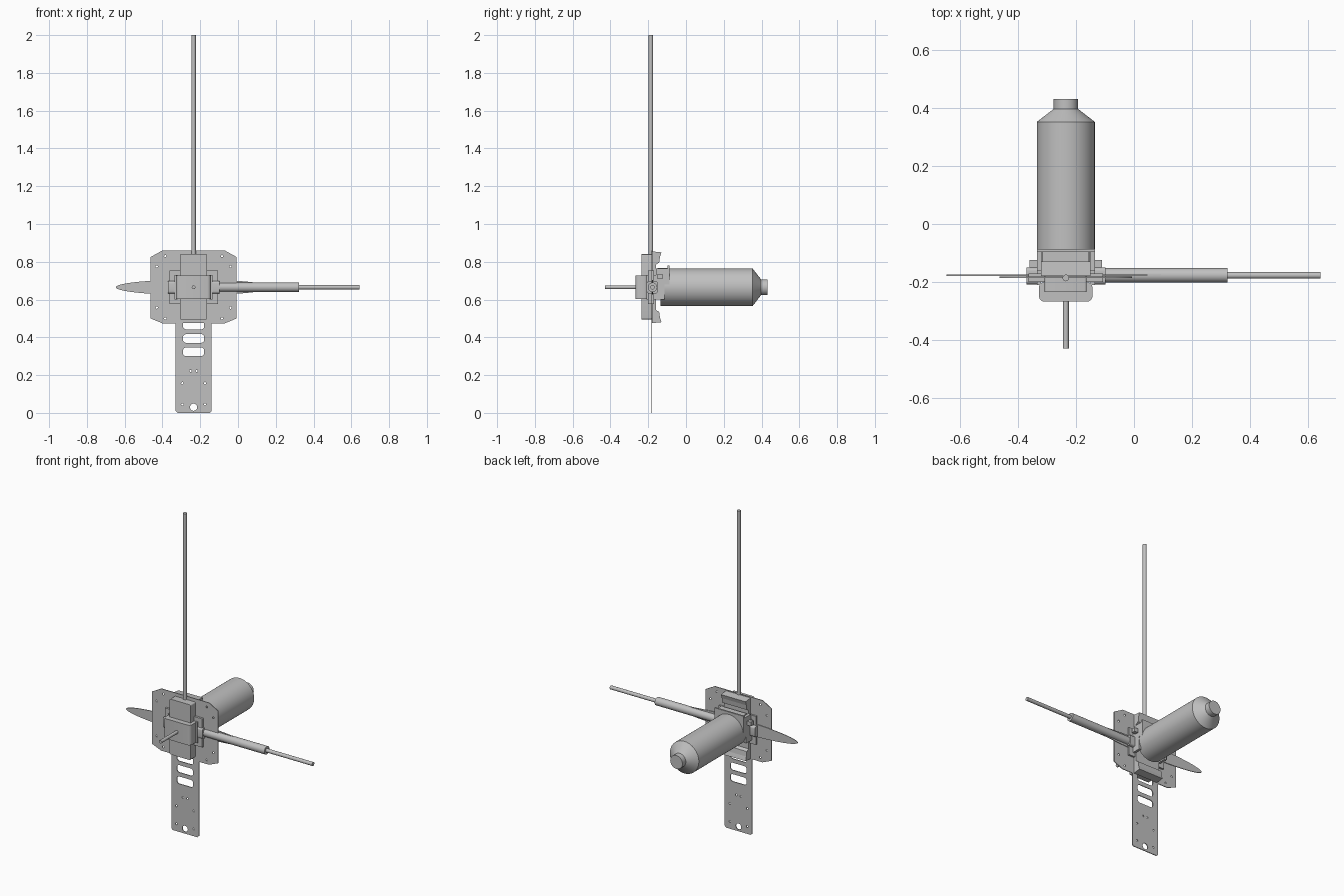
import bpy, bmesh, math
from mathutils import Vector, Matrix

cube = bpy.data.objects.get("Cube")
if cube:
    bpy.data.objects.remove(cube, do_unlink=True)

grey = bpy.data.materials.new("light grey")
grey.use_nodes = True
grey.diffuse_color = (0.53, 0.53, 0.53, 1)
grey.node_tree.nodes["Principled BSDF"].inputs["Base Color"].default_value = grey.diffuse_color

CX, CZ = -0.235, 0.665   # hub axis
PLATE_Y = -0.184


def add_object(name, bm, smooth=False):
    bmesh.ops.recalc_face_normals(bm, faces=bm.faces)
    mesh = bpy.data.meshes.new(name)
    bm.to_mesh(mesh)
    bm.free()
    mesh.materials.append(grey)
    ob = bpy.data.objects.new(name, mesh)
    bpy.context.collection.objects.link(ob)
    if smooth:
        bpy.ops.object.select_all(action='DESELECT')
        ob.select_set(True)
        bpy.context.view_layer.objects.active = ob
        bpy.ops.object.shade_smooth_by_angle(angle=math.radians(30))
    return ob


def box(name, x, y, z, round_axis=None, radius=0.01):
    """Box from ranges; edges along round_axis may be rounded."""
    bm = bmesh.new()
    bmesh.ops.create_cube(bm, size=1)
    for v in bm.verts:
        v.co = [lo + (c + 0.5) * (hi - lo) for c, (lo, hi) in zip(v.co, (x, y, z))]
    if round_axis is not None:
        edges = [e for e in bm.edges
                 if abs((e.verts[0].co - e.verts[1].co).normalized()[round_axis]) > 0.9]
        bmesh.ops.bevel(bm, geom=edges, offset=radius, segments=4, profile=0.5, affect='EDGES')
    return add_object(name, bm, round_axis is not None)


def lathe(name, start, direction, profile, segments=48):
    """Solid of revolution; profile holds (distance, radius) pairs."""
    bm = bmesh.new()
    turn = Vector(direction).to_track_quat('Z', 'Y').to_matrix().to_4x4()
    place = Matrix.Translation(start) @ turn
    rings = []
    for d, r in profile:
        rings.append([bm.verts.new(place @ Vector((r * math.cos(a), r * math.sin(a), d)))
                      for a in (2 * math.pi * i / segments for i in range(segments))])
    for a, b in zip(rings, rings[1:]):
        for i in range(segments):
            j = (i + 1) % segments
            bm.faces.new((a[i], a[j], b[j], b[i]))
    bm.faces.new(rings[0])
    bm.faces.new(rings[-1])
    return add_object(name, bm, True)


def circle(x, z, r, n=16, rz=None):
    return [(x + r * math.cos(2 * math.pi * i / n), z + (rz or r) * math.sin(2 * math.pi * i / n))
            for i in range(n)]


def slot(x, z, hw, hh, r):
    pts = []
    for k, (sx, sz) in enumerate(((1, 1), (-1, 1), (-1, -1), (1, -1))):
        for i in range(5):
            a = (k + i / 4) * math.pi / 2
            pts.append((x + sx * (hw - r) + r * math.cos(a), z + sz * (hh - r) + r * math.sin(a)))
    return pts


def sheet(name, loops, y, half):
    """Thin upright sheet: first loop is the outline, the others are holes."""
    curve = bpy.data.curves.new(name, 'CURVE')
    curve.dimensions = '2D'
    curve.fill_mode = 'BOTH'
    curve.extrude = half
    for pts in loops:
        sp = curve.splines.new('POLY')
        sp.points.add(len(pts) - 1)
        for p, (px, pz) in zip(sp.points, pts):
            p.co = (px, pz, 0, 1)
        sp.use_cyclic_u = True
    temp = bpy.data.objects.new(name + "_curve", curve)
    bpy.context.collection.objects.link(temp)
    bm = bmesh.new()
    bm.from_mesh(temp.to_mesh())
    temp.to_mesh_clear()
    bpy.data.objects.remove(temp, do_unlink=True)
    bmesh.ops.remove_doubles(bm, verts=bm.verts, dist=1e-5)
    bmesh.ops.transform(bm, matrix=Matrix.Translation((0, y, 0)) @ Matrix.Rotation(math.pi / 2, 4, 'X'),
                        verts=bm.verts)
    return add_object(name, bm)


# Mounting plate: chamfered body with a long drilled tail
right_half = [(0.095, 0.01), (0.095, 0.474), (0.165, 0.474), (0.228, 0.5),
              (0.228, 0.825), (0.165, 0.86)]
outline = [(CX + 0.085, 0)] + [(CX + x, z) for x, z in right_half]
outline += [(2 * CX - x, z) for x, z in reversed(outline)]
loops = [outline, circle(CX, 0.03, 0.019, 24)]
loops += [slot(CX, z, 0.056, 0.023, 0.016) for z in (0.465, 0.394, 0.323)]
for side in (-1, 1):
    for dx, z in ((0.15, 0.83), (0.195, 0.775), (0.195, 0.557), (0.15, 0.5),
                  (0.06, 0.157), (0.06, 0.045), (0.016, 0.222)):
        loops.append(circle(CX + side * dx, z, 0.006, 10))
sheet("mounting_plate", loops, PLATE_Y, 0.0025)

# Flat elliptical blade behind the plate
sheet("blade", [circle(CX, CZ, 0.412, 64, 0.041)], -0.177, 0.002)

# Front housing and raised cover
box("front_housing", (-0.308, -0.163), (-0.235, -0.16), (0.495, 0.84), 1, 0.008)
box("front_cover", (-0.328, -0.143), (-0.268, -0.2), (0.603, 0.728), 2, 0.02)

# Rear bracket: channel with flared ends
bm = bmesh.new()
upper = [(-0.18, 0.19), (-0.13, 0.185), (-0.138, 0.16), (-0.142, 0.13), (-0.16, 0.12)]
profile = [(y, CZ + d) for y, d in upper] + [(y, CZ - d) for y, d in reversed(upper)]
face = bm.faces.new([bm.verts.new((CX - 0.085, y, z)) for y, z in profile])
ext = bmesh.ops.extrude_face_region(bm, geom=[face])
bmesh.ops.translate(bm, vec=(0.17, 0, 0), verts=[v for v in ext["geom"] if isinstance(v, bmesh.types.BMVert)])
add_object("rear_bracket", bm)

# Side brackets, hubs and clamp tabs
for side, label in ((-1, "right"), (1, "left")):
    def span(a, b):
        return tuple(sorted((CX + side * a, CX + side * b)))
    box(label + "_side_bracket", span(0.07, 0.128), (-0.2, -0.17), (0.577, 0.755))
    box(label + "_side_flange", span(0.085, 0.1), (-0.21, -0.115), (0.6, 0.73))
    box(label + "_hub_block", span(0.095, 0.136), (-0.208, -0.15), (0.632, 0.698), 0, 0.012)
    box(label + "_clamp_tab", span(0.1, 0.125), (-0.15, -0.125), (0.71, 0.735))
    box(label + "_clamp_rail", span(0.083, 0.1), (-0.16, -0.088), (0.68, 0.765))

# Strap over the front of the tank
box("tank_strap", (CX - 0.1, CX + 0.1), (-0.097, -0.087), (0.68, 0.78))
box("strap_ledge", (CX - 0.08, CX + 0.08), (-0.15, -0.09), (0.755, 0.768))

# Tank with cone shoulder and neck
lathe("tank", (CX, -0.135, CZ), (0, 1, 0),
      [(0, 0.1), (0.487, 0.1), (0.532, 0.042), (0.566, 0.042)], 64)

# Rods: mast, side arm with thin extension, front spike
lathe("mast", (CX, -0.186, 0.7), (0, 0, 1), [(0, 0.0115), (1.3, 0.0115)], 24)
lathe("side_arm", (-0.11, -0.177, CZ), (1, 0, 0), [(0, 0.025), (0.433, 0.025)], 32)
lathe("arm_extension", (0.3, -0.177, CZ), (1, 0, 0), [(0, 0.0115), (0.343, 0.0115)], 24)
lathe("front_spike", (CX, -0.25, CZ), (0, -1, 0), [(0, 0.01), (0.179, 0.01)], 24)
